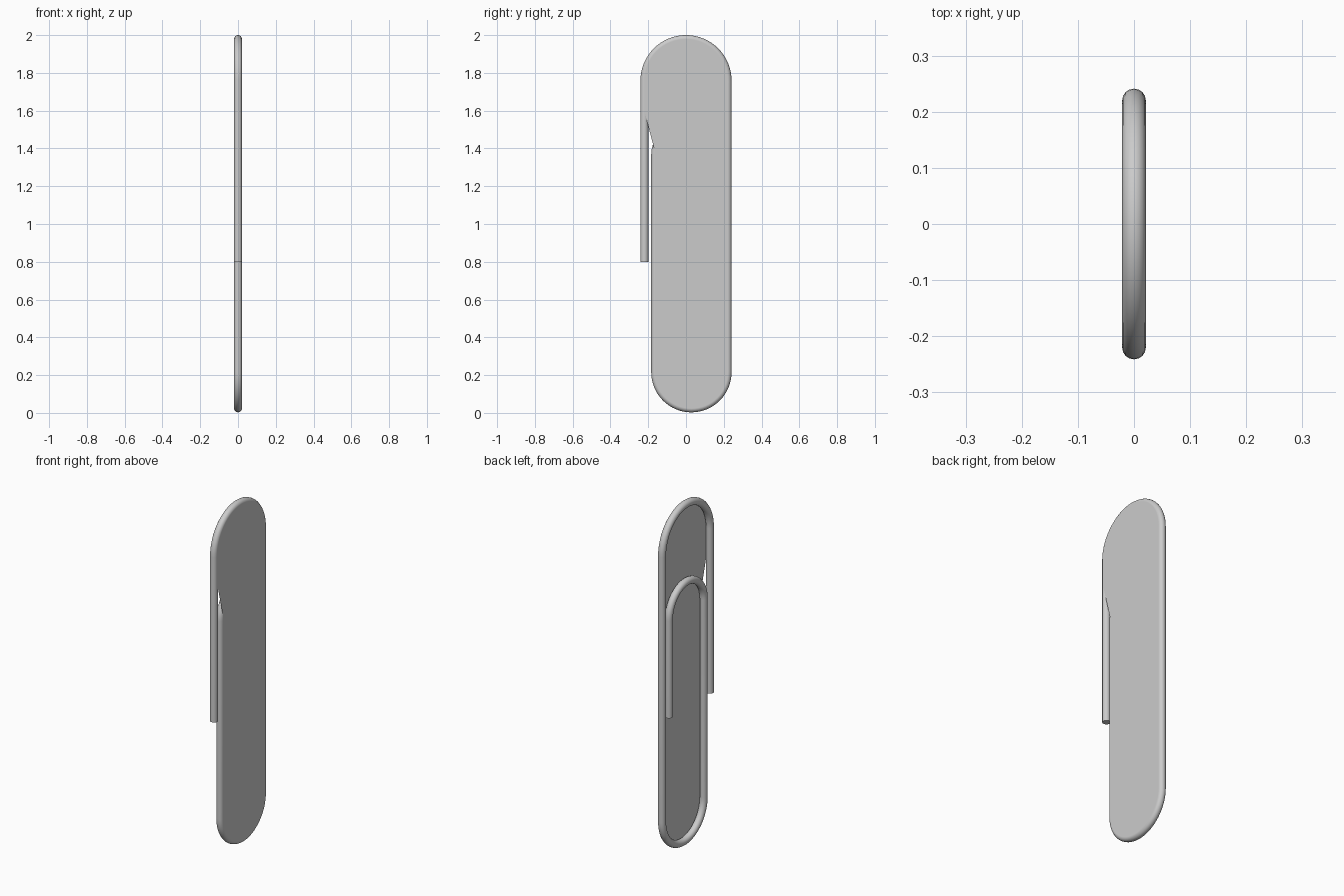
import bpy
from math import pi, cos, sin

if "Cube" in bpy.data.objects:
    bpy.data.objects.remove(bpy.data.objects["Cube"])

R = 0.0212  # wire radius


def arc(cy, cz, r, a0, a1, n=32):
    """Points (y, z) along a circular arc."""
    return [(cy + r * cos(a0 + (a1 - a0) * i / n),
             cz + r * sin(a0 + (a1 - a0) * i / n)) for i in range(n + 1)]


top_bend = arc(0, 1.759, 0.22, pi, 0)
bottom_bend = arc(0.0285, 0.2155, 0.1915, 0, -pi)
inner_bend = arc(-0.003, 1.365, 0.16, pi, 0)

# Bent wire, swept as a round tube with closed ends
path = [(-0.22, 0.80)] + top_bend + bottom_bend + inner_bend + [(0.157, 0.80)]
curve = bpy.data.curves.new("clip_wire", 'CURVE')
curve.dimensions = '3D'
curve.bevel_depth = R
curve.bevel_resolution = 6
curve.use_fill_caps = True
spline = curve.splines.new('POLY')
spline.points.add(len(path) - 1)
for p, (y, z) in zip(spline.points, path):
    p.co = (0, y, z, 1)
spline.use_smooth = True
wire = bpy.data.objects.new("clip_wire", curve)
bpy.context.collection.objects.link(wire)

# Convert the wire to a mesh and keep the end caps sharp
bpy.context.view_layer.objects.active = wire
wire.select_set(True)
bpy.ops.object.convert(target='MESH')
bpy.ops.object.shade_smooth_by_angle()

# Flat sheet lying on the +x side, bounded by the wire's centre line
outline = top_bend + bottom_bend + [(-0.166, 1.39), (-0.203, 1.53), (-0.22, 1.60)]
mesh = bpy.data.meshes.new("clip_sheet")
mesh.from_pydata([(R, y, z) for y, z in outline], [],
                 [tuple(reversed(range(len(outline))))])
sheet = bpy.data.objects.new("clip_sheet", mesh)
bpy.context.collection.objects.link(sheet)
